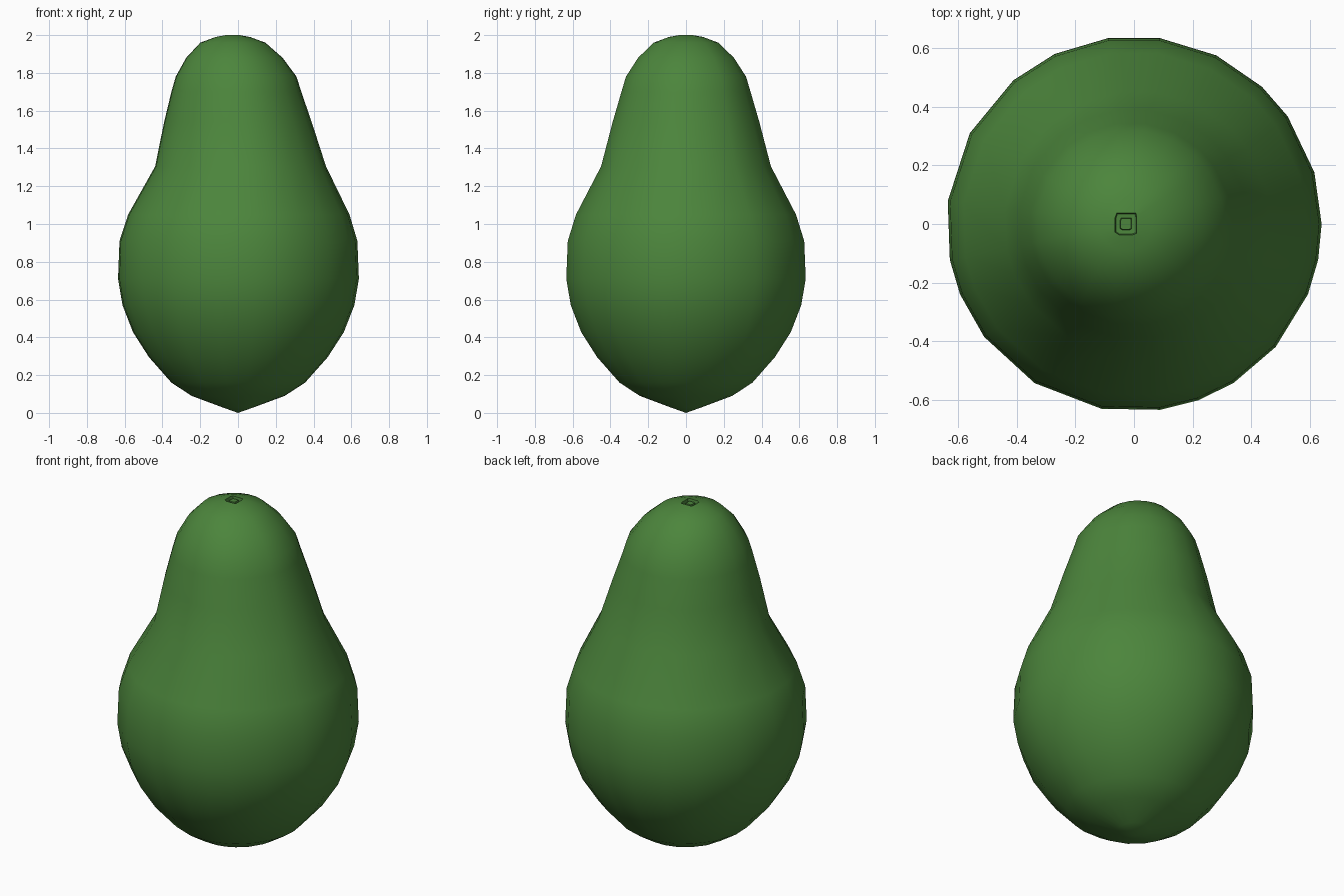
import bpy, bmesh, math

if "Cube" in bpy.data.objects:
    bpy.data.objects.remove(bpy.data.objects["Cube"])

green = bpy.data.materials.new("avocado green")
green.diffuse_color = (0.072, 0.235, 0.045, 1)
green.use_nodes = True
green.node_tree.nodes["Principled BSDF"].inputs["Base Color"].default_value = green.diffuse_color

# Body profile: height, radius, sideways lean of the ring centre
PROFILE = [
    (0.03, 0.085, 0), (0.09, 0.247, 0), (0.16, 0.355, 0), (0.295, 0.475, 0),
    (0.427, 0.56, 0), (0.57, 0.616, 0), (0.71, 0.64, 0), (0.91, 0.632, 0),
    (1.05, 0.588, 0.002), (1.305, 0.454, 0.012), (1.54, 0.392, -0.002),
    (1.70, 0.345, -0.01), (1.78, 0.321, -0.011), (1.88, 0.256, -0.02),
    (1.96, 0.173, -0.028), (1.99, 0.092, -0.028),
]
# Uneven spacing of the sides, in degrees
ANGLES = [0, 16, 35, 47, 64, 82, 98, 115, 130, 151, 173,
          191, 202, 217, 238, 260, 278, 290, 302, 319, 338, 349]
STALK_X = -0.028

bm = bmesh.new()


def ring(z, r, cx):
    return [bm.verts.new((cx + r * math.cos(math.radians(a)),
                          r * math.sin(math.radians(a)), z)) for a in ANGLES]


def square(z, r, turn=0):
    """Square ring whose corners match four of the body sides."""
    pts = []
    for a in ANGLES:
        t = math.radians(a)
        k = r / max(abs(math.cos(t)), abs(math.sin(t)))
        c, s = k * math.cos(t), k * math.sin(t)
        pts.append(bm.verts.new((STALK_X + c, s, z)))
    return pts


def bridge(lower, upper):
    n = len(lower)
    for i in range(n):
        j = (i + 1) % n
        bm.faces.new((lower[i], lower[j], upper[j], upper[i]))


# Fruit skin, then the small square stalk pit with a stub sunk in it
rings = [ring(*p) for p in PROFILE]
rings += [square(2.0, 0.037), square(1.982, 0.034),
          square(1.981, 0.02), square(1.996, 0.018)]
for lower, upper in zip(rings, rings[1:]):
    bridge(lower, upper)
bm.faces.new(rings[-1])

# Pointed base
tip = bm.verts.new((0, 0, 0))
for i, v in enumerate(rings[0]):
    bm.faces.new((tip, rings[0][(i + 1) % len(ANGLES)], v))
bmesh.ops.recalc_face_normals(bm, faces=bm.faces)

mesh = bpy.data.meshes.new("avocado")
bm.to_mesh(mesh)
bm.free()
mesh.materials.append(green)
fruit = bpy.data.objects.new("avocado", mesh)
bpy.context.collection.objects.link(fruit)

bpy.context.view_layer.objects.active = fruit
fruit.select_set(True)
bpy.ops.object.shade_smooth_by_angle(angle=math.radians(40))
